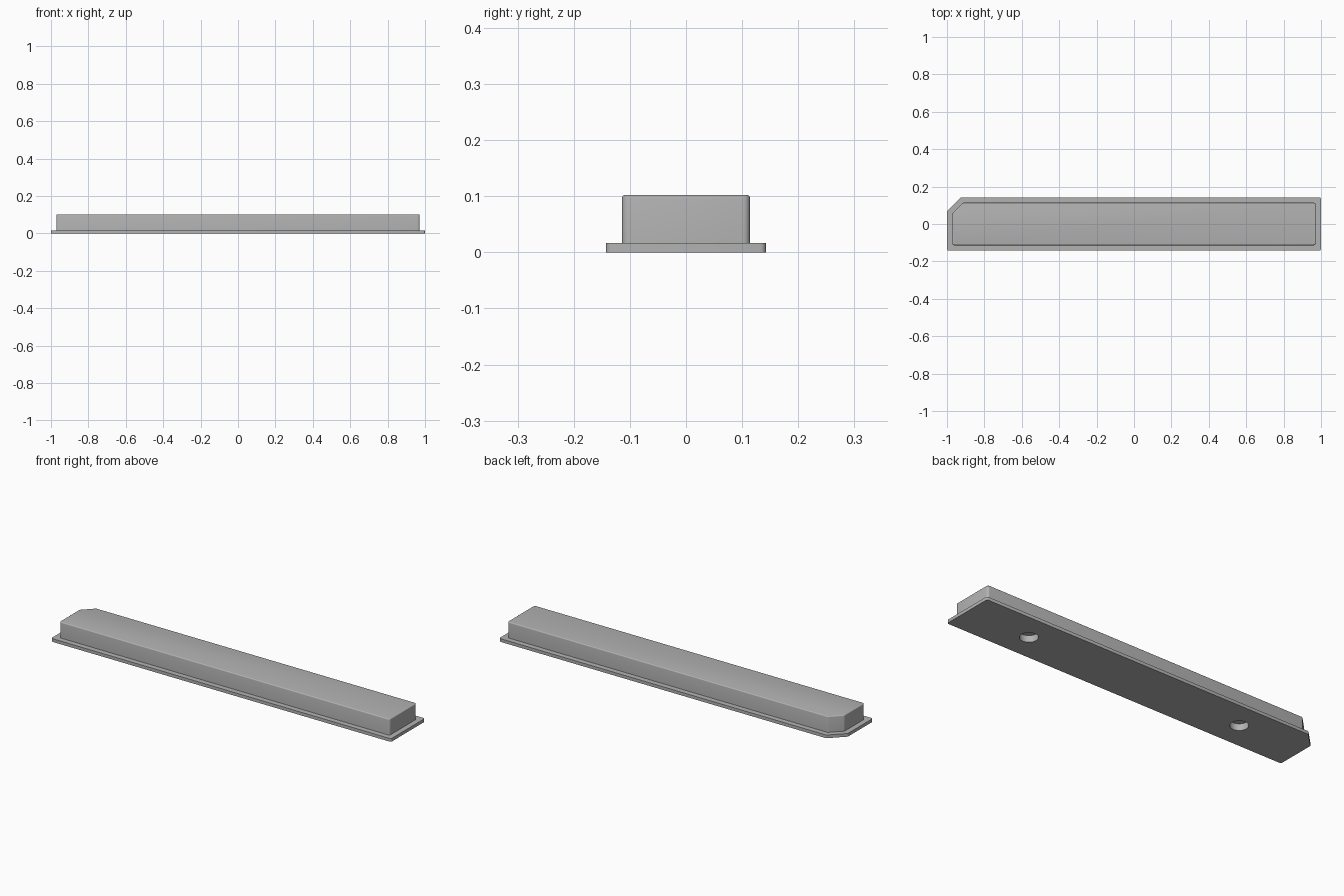
import bpy
import bmesh
from math import cos, sin, radians, sqrt

default = bpy.data.objects.get("Cube")
if default:
    bpy.data.objects.remove(default, do_unlink=True)

HALF_X, HALF_Y, CUT = 1.0, 0.1425, 0.075   # flange footprint and its clipped corner
STEP = 0.0285                              # flange overhang around the body
FLANGE_H, TOP = 0.017, 0.102
BEVEL = 0.005
SEGMENTS = 4

grey = bpy.data.materials.new("plain_grey")
grey.use_nodes = True
colour = (0.45, 0.45, 0.45, 1)
grey.diffuse_color = colour
grey.node_tree.nodes["Principled BSDF"].inputs["Base Color"].default_value = colour


def outline(inset, radius):
    """Rounded rectangle with its back right corner clipped, anticlockwise."""
    i = inset + radius
    x, y = HALF_X - i, HALF_Y - i
    c = CUT - i * (2 - sqrt(2))
    corners = [(x, -y, -90, 0), (x, y, 0, 90), (c - x, y, 90, 135),
               (-x, y - c, 135, 180), (-x, -y, 180, 270)]
    points = []
    for cx, cy, start, end in corners:
        for s in range(SEGMENTS + 1):
            a = radians(start + (end - start) * s / SEGMENTS)
            points.append((cx + radius * cos(a), cy + radius * sin(a)))
    return points


# Cover: stacked outlines for flange, body wall and softened top edge
rings = [(0, 0.01, 0), (0, 0.01, FLANGE_H), (STEP, 0.012, FLANGE_H)]
for s in range(SEGMENTS + 1):
    a = radians(90 * s / SEGMENTS)
    d = BEVEL * (1 - cos(a))
    rings.append((STEP + d, 0.012 - d, TOP - BEVEL + BEVEL * sin(a)))

bm = bmesh.new()
loops = [[bm.verts.new((x, y, z)) for x, y in outline(inset, r)] for inset, r, z in rings]
n = len(loops[0])
for low, high in zip(loops, loops[1:]):
    for k in range(n):
        j = (k + 1) % n
        bm.faces.new((low[k], low[j], high[j], high[k]))
bm.faces.new(loops[0][::-1])
bm.faces.new(loops[-1])
mesh = bpy.data.meshes.new("cover")
bm.to_mesh(mesh)
bm.free()
mesh.materials.append(grey)
cover = bpy.data.objects.new("cover", mesh)
bpy.context.collection.objects.link(cover)

# Two round blind pockets in the underside
for side in (-1, 1):
    bpy.ops.mesh.primitive_cylinder_add(vertices=48, radius=0.044, depth=0.07,
                                        location=(side * 0.63, 0, 0))
    cutter = bpy.context.object
    cutter.name = "pocket_cutter"
    cutter.hide_render = True
    cutter.data.materials.append(grey)
    pocket = cover.modifiers.new("pocket", "BOOLEAN")
    pocket.operation = "DIFFERENCE"
    pocket.solver = "EXACT"
    pocket.object = cutter
    bpy.context.view_layer.objects.active = cover
    bpy.ops.object.modifier_apply(modifier=pocket.name)
    bpy.data.objects.remove(cutter, do_unlink=True)

# Smooth the rounded corners, keep real edges sharp
bpy.ops.object.select_all(action="DESELECT")
cover.select_set(True)
bpy.context.view_layer.objects.active = cover
bpy.ops.object.shade_smooth_by_angle(angle=radians(30))
